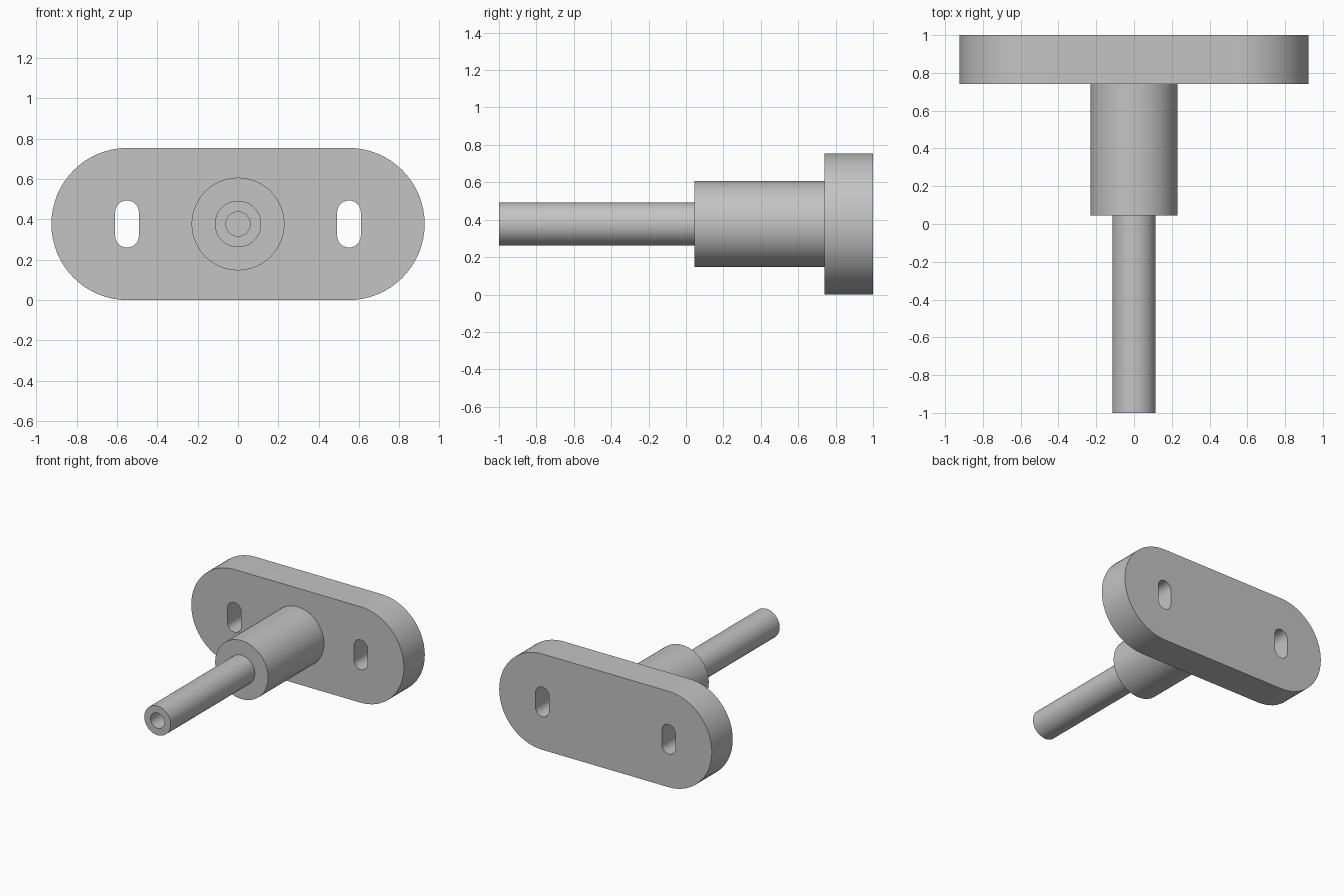
import bpy, bmesh, math
from mathutils import Vector

cube = bpy.data.objects.get("Cube")
if cube:
    bpy.data.objects.remove(cube)

CZ = 0.377          # height of the central axis
SEGMENTS = 64

grey = bpy.data.materials.new("plain grey")
grey.use_nodes = True
colour = (0.55, 0.55, 0.55, 1)
grey.diffuse_color = colour
grey.node_tree.nodes["Principled BSDF"].inputs["Base Color"].default_value = colour


def finish(name, bm):
    """Turn a bmesh into a smooth-shaded object with crisp edges."""
    bmesh.ops.recalc_face_normals(bm, faces=bm.faces)
    mesh = bpy.data.meshes.new(name)
    bm.to_mesh(mesh)
    bm.free()
    obj = bpy.data.objects.new(name, mesh)
    bpy.context.collection.objects.link(obj)
    mesh.materials.append(grey)
    bpy.ops.object.select_all(action='DESELECT')
    obj.select_set(True)
    bpy.context.view_layer.objects.active = obj
    bpy.ops.object.shade_smooth_by_angle(angle=math.radians(30))
    return obj


def stadium(cx, straight, radius, steps, upright=False):
    """Outline of a slot: two half circles joined by straight sides."""
    points = []
    for side in (1, -1):
        for i in range(steps + 1):
            a = math.pi * (i / steps - 0.5) + (0 if side > 0 else math.pi)
            u = side * straight + radius * math.cos(a)
            v = radius * math.sin(a)
            points.append((cx - v, u) if upright else (cx + u, v))
    return points


def lathe(name, profile):
    """Revolve (radius, y) points around the central axis."""
    bm = bmesh.new()
    verts = [bm.verts.new((r, y, CZ)) for r, y in profile]
    edges = [bm.edges.new(pair) for pair in zip(verts, verts[1:])]
    bmesh.ops.spin(bm, geom=verts + edges, cent=(0, 0, CZ), axis=(0, 1, 0),
                   angle=math.tau, steps=SEGMENTS, use_duplicate=False)
    bmesh.ops.remove_doubles(bm, verts=bm.verts, dist=0.0001)
    return finish(name, bm)


# Mounting plate with two upright slots
bm = bmesh.new()
outlines = [stadium(0, 0.548, CZ, 32)]
outlines += [stadium(s * 0.55, 0.058, 0.059, 12, True) for s in (-1, 1)]
edges = []
for outline in outlines:
    verts = [bm.verts.new((x, 0.74, CZ + z)) for x, z in outline]
    edges += [bm.edges.new((v, verts[i - 1])) for i, v in enumerate(verts)]
bmesh.ops.triangle_fill(bm, edges=edges, use_beauty=True, normal=(0, -1, 0))
result = bmesh.ops.extrude_face_region(bm, geom=bm.faces[:], use_keep_orig=True)
moved = [g for g in result["geom"] if isinstance(g, bmesh.types.BMVert)]
bmesh.ops.translate(bm, verts=moved, vec=Vector((0, 0.26, 0)))
finish("mounting_plate", bm)

# Thick boss standing on the plate
lathe("boss", [(0.115, 0.045), (0.23, 0.045), (0.23, 0.74)])

# Thin shaft with a blind hole in its tip
lathe("shaft", [(0, -0.5), (0.06, -0.5), (0.06, -1), (0.115, -1), (0.115, 0.045)])
